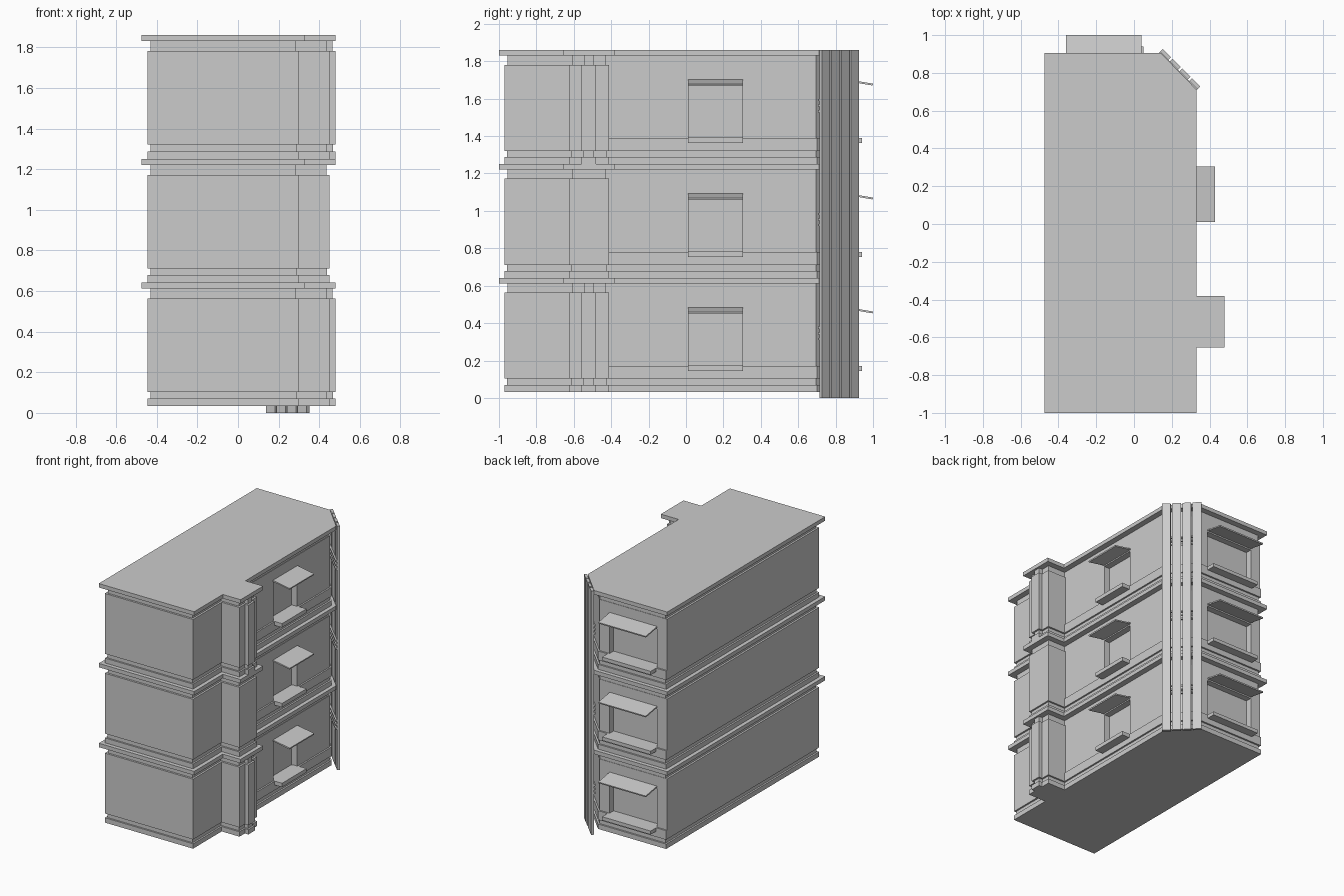
import bpy, bmesh
from math import pi
from mathutils import Matrix, Vector

if "Cube" in bpy.data.objects:
    bpy.data.objects.remove(bpy.data.objects["Cube"])

STOREY = 0.609


def finish(name, bm):
    bmesh.ops.recalc_face_normals(bm, faces=bm.faces)
    me = bpy.data.meshes.new(name)
    bm.to_mesh(me)
    bm.free()
    ob = bpy.data.objects.new(name, me)
    bpy.context.collection.objects.link(ob)
    return ob


def prism(name, pts, z0, z1):
    bm = bmesh.new()
    face = bm.faces.new([bm.verts.new((x, y, z0)) for x, y in pts])
    ext = bmesh.ops.extrude_face_region(bm, geom=[face], use_keep_orig=True)
    verts = [g for g in ext['geom'] if isinstance(g, bmesh.types.BMVert)]
    bmesh.ops.translate(bm, verts=verts, vec=(0, 0, z1 - z0))
    return finish(name, bm)


def box(name, centre, size, angle=0, axis='Z'):
    bm = bmesh.new()
    m = (Matrix.Translation(centre) @ Matrix.Rotation(angle, 4, axis)
         @ Matrix.Diagonal((*size, 1)))
    bmesh.ops.create_cube(bm, size=1, matrix=m)
    return finish(name, bm)


def span(name, x, y, z):
    c = [(a + b) / 2 for a, b in (x, y, z)]
    return box(name, c, [b - a for a, b in (x, y, z)])


def outline(o=0.0, pilaster=False, r=0.0):
    """Building plan, grown by o; r sets back the right and rear window walls."""
    p = [(-0.445 - o, -0.97 - o), (0.30 + o, -0.97 - o), (0.30 + o, -0.625 - o),
         (0.45 + o, -0.625 - o)]
    if pilaster:
        p += [(0.45 + o, -0.56 - o), (0.48 + o, -0.56 - o),
              (0.48 + o, -0.48 + o), (0.45 + o, -0.48 + o)]
    q = o - r
    p += [(0.45 + o, -0.412 + o), (0.30 + q, -0.412 + o), (0.30 + q, 0.70 + 0.41 * q),
          (0.13 + 0.41 * q, 0.875 + q), (-0.445 - o, 0.875 + q)]
    return p


for i in range(3):
    z = i * STOREY
    n = f"_{i + 1}"
    pil = i != 1
    # stacked wall bands of one storey
    prism("base_band" + n, outline(0, pil), z + 0.033, z + 0.07)
    prism("base_groove" + n, outline(-0.013, pil), z + 0.07, z + 0.103)
    prism("lower_wall" + n, outline(0, pil), z + 0.103, z + 0.172)
    wall = prism("upper_wall" + n, outline(0, pil, 0.012), z + 0.172, z + 0.563)
    prism("top_groove" + n, outline(-0.015, pil), z + 0.563, z + 0.612)
    prism("cornice" + n, outline(0.03), z + 0.612, z + 0.642)

    # recessed window openings
    cuts = [span("right_cutter" + n, (0.24, 0.4), (0.015, 0.30), (z + 0.16, z + 0.465)),
            span("rear_cutter" + n, (-0.36, 0.04), (0.815, 0.95), (z + 0.16, z + 0.465))]
    for c in cuts:
        c.hide_render = True
        c.hide_viewport = True
        m = wall.modifiers.new("opening", 'BOOLEAN')
        m.operation = 'DIFFERENCE'
        m.solver = 'EXACT'
        m.object = c

    # sills and sloping awnings
    span("right_sill" + n, (0.25, 0.365), (0.01, 0.305), (z + 0.145, z + 0.175))
    span("rear_sill" + n, (-0.36, 0.05), (0.82, 0.94), (z + 0.145, z + 0.172))
    box("right_awning" + n, (0.355, 0.1575, z + 0.468), (0.15, 0.295, 0.01), 0.17, 'Y')
    box("rear_awning" + n, (-0.16, 0.93, z + 0.469), (0.40, 0.14, 0.01), -0.17, 'X')

# vertical fins and their tie bars across the chamfered corner
normal = Vector((0.7071, 0.7071, 0))
along = Vector((0.7071, -0.7071, 0))
mid = Vector((0.236, 0.811, 0))
for k in range(4):
    c = mid + normal * 0.012 + along * (k - 1.5) * 0.073
    box(f"corner_fin_{k + 1}", (c.x, c.y, 0.93), (0.062, 0.02, 1.86), -pi / 4)
for i in range(3):
    for k in range(3):
        c = mid - normal * 0.004
        box(f"corner_bar_{i + 1}_{k + 1}", (c.x, c.y, i * STOREY + 0.315 + 0.03 * k),
            (0.28, 0.012, 0.012), -pi / 4)
